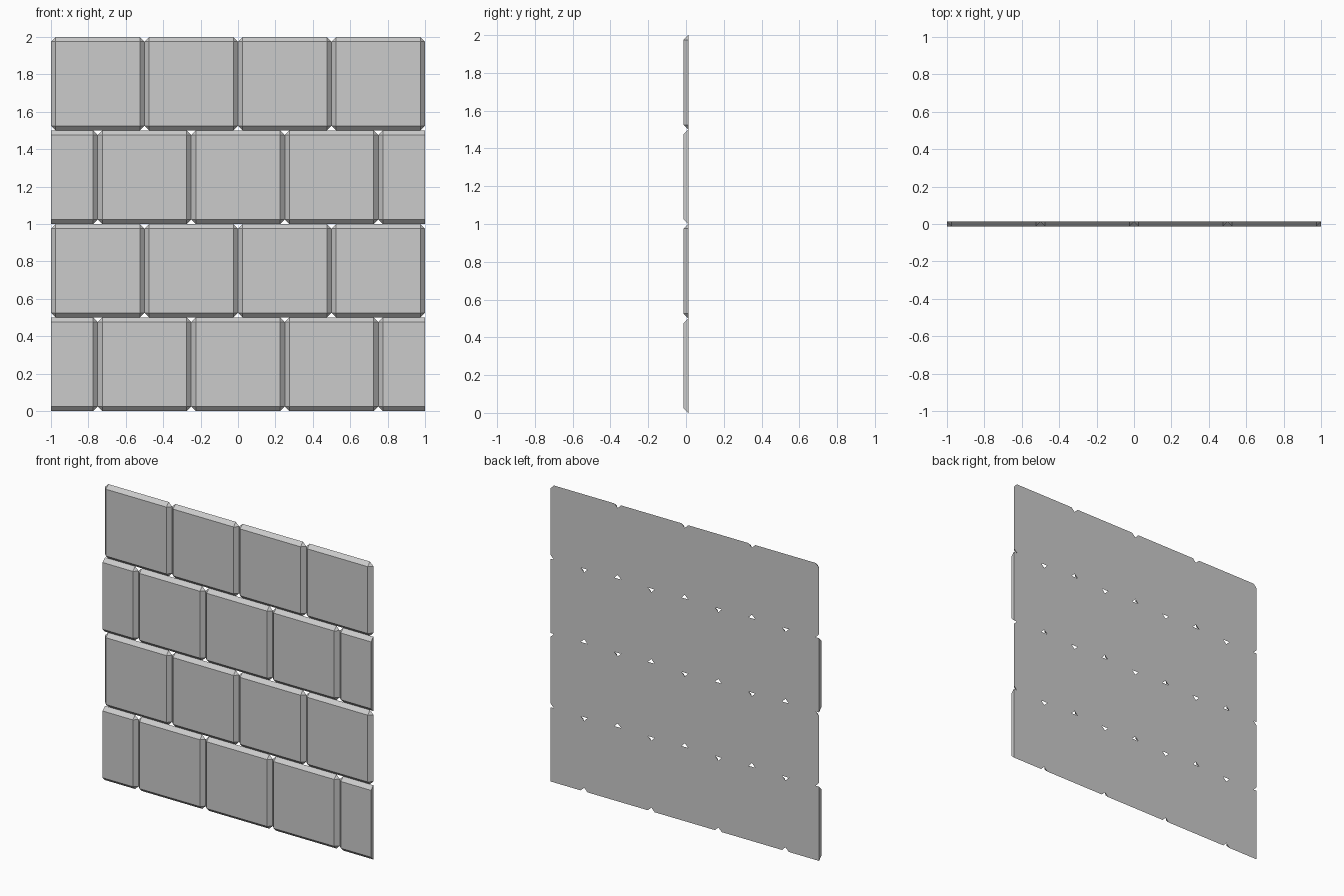
import bpy, bmesh, math

if "Cube" in bpy.data.objects:
    bpy.data.objects.remove(bpy.data.objects["Cube"])

S = 0.5        # block size
B = 0.025      # bevel width
YF, YB = -0.0125, 0.0125


def block(name, x0, x1, z0, bevel_l=True, bevel_r=True):
    """Plate with a chamfered front and clipped corners; cut ends stay flat."""
    z1 = z0 + S
    bm = bmesh.new()
    for x, s, bev in ((x0, 1, bevel_l), (x1, -1, bevel_r)):
        e = B if bev else 0.0
        for z, t in ((z0, 1), (z1, -1)):
            bm.verts.new((x + s * e, YF, z + t * B))
            bm.verts.new((x + s * e, YB, z))
            if bev:
                bm.verts.new((x, YB, z + t * B))
    bmesh.ops.convex_hull(bm, input=bm.verts[:])
    bmesh.ops.dissolve_limit(bm, angle_limit=math.radians(1),
                             verts=bm.verts[:], edges=bm.edges[:])
    bmesh.ops.recalc_face_normals(bm, faces=bm.faces[:])
    mesh = bpy.data.meshes.new(name)
    bm.to_mesh(mesh)
    bm.free()
    ob = bpy.data.objects.new(name, mesh)
    bpy.context.collection.objects.link(ob)
    return ob


# Four rows of blocks in a running bond
for row in range(4):
    z = row * S
    if row % 2:
        for i in range(4):
            block(f"wall_block_{row}_{i}", -1 + i * S, -1 + (i + 1) * S, z)
    else:
        block(f"half_block_left_{row}", -1, -0.75, z, bevel_l=False)
        for i in range(3):
            block(f"wall_block_{row}_{i}", -0.75 + i * S, -0.75 + (i + 1) * S, z)
        block(f"half_block_right_{row}", 0.75, 1, z, bevel_r=False)
